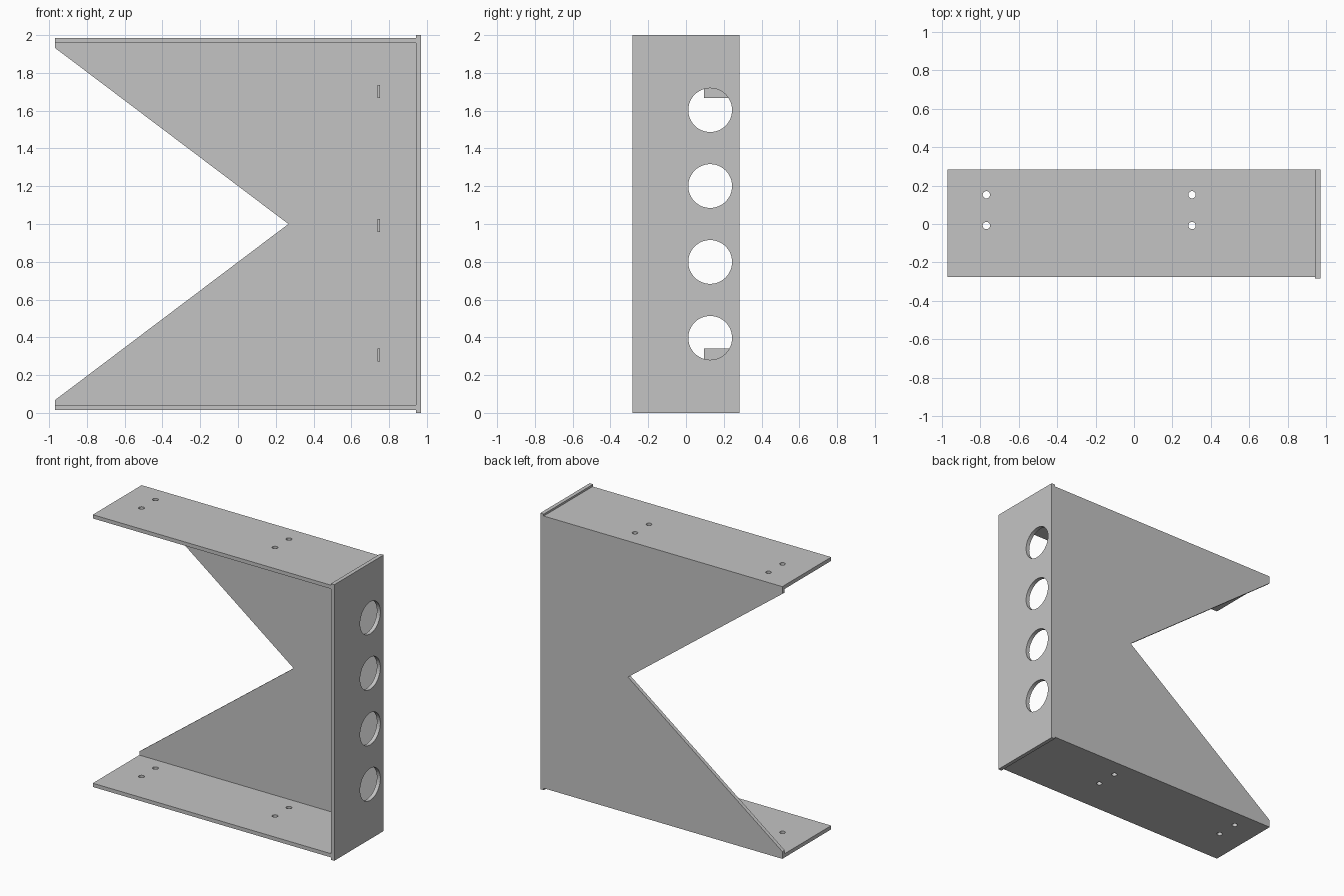
import bpy
import bmesh
from mathutils import Matrix, Vector

cube = bpy.data.objects.get("Cube")
if cube:
    bpy.data.objects.remove(cube, do_unlink=True)

grey = bpy.data.materials.new("plain_grey")
grey.use_nodes = True
colour = (0.55, 0.55, 0.55, 1)
grey.diffuse_color = colour
grey.node_tree.nodes["Principled BSDF"].inputs["Base Color"].default_value = colour

# Overall extents
LEFT, INNER, RIGHT = -0.97, 0.942, 0.97
FRONT, BACK = -0.283, 0.283
PANEL_Y = BACK - 0.027
LOW, HIGH, THICK = 0.014, 1.986, 0.027


def finish(name, bm):
    bmesh.ops.recalc_face_normals(bm, faces=bm.faces)
    mesh = bpy.data.meshes.new(name)
    bm.to_mesh(mesh)
    bm.free()
    mesh.materials.append(grey)
    obj = bpy.data.objects.new(name, mesh)
    bpy.context.collection.objects.link(obj)
    return obj


def box(name, lo, hi):
    lo, hi = Vector(lo), Vector(hi)
    bm = bmesh.new()
    bmesh.ops.create_cube(bm, size=1, matrix=Matrix.Translation((lo + hi) / 2)
                          @ Matrix.Diagonal((*(hi - lo), 1)))
    return finish(name, bm)


def drill(obj, centres, radius, axis):
    """Cut round holes through a plate along the given axis."""
    bm = bmesh.new()
    turn = Vector((0, 0, 1)).rotation_difference(Vector(axis)).to_matrix().to_4x4()
    for c in centres:
        bmesh.ops.create_cone(bm, cap_ends=True, segments=48, radius1=radius,
                              radius2=radius, depth=0.2,
                              matrix=Matrix.Translation(c) @ turn)
    cutter = finish(obj.name + "_cutter", bm)
    mod = obj.modifiers.new("holes", "BOOLEAN")
    mod.operation, mod.solver, mod.object = "DIFFERENCE", "EXACT", cutter
    bpy.context.view_layer.update()
    evaluated = obj.evaluated_get(bpy.context.evaluated_depsgraph_get())
    mesh = bpy.data.meshes.new_from_object(evaluated)
    obj.modifiers.clear()
    obj.data = mesh
    bpy.data.objects.remove(cutter, do_unlink=True)


# Back panel with a V notch
outline = [(LEFT, LOW), (INNER, LOW), (INNER, HIGH), (LEFT, HIGH),
           (LEFT, 1.933), (0.267, 1.0), (LEFT, 0.067)]
bm = bmesh.new()
face = bm.faces.new([bm.verts.new((x, PANEL_Y, z)) for x, z in outline])
side = bmesh.ops.extrude_face_region(bm, geom=[face])["geom"]
bmesh.ops.translate(bm, vec=(0, BACK - PANEL_Y, 0),
                    verts=[g for g in side if isinstance(g, bmesh.types.BMVert)])
finish("back_panel", bm)

# Top and bottom shelves with screw holes
for name, z in (("bottom_shelf", LOW), ("top_shelf", HIGH - THICK)):
    shelf = box(name, (LEFT, FRONT + 0.006, z), (INNER, PANEL_Y, z + THICK))
    drill(shelf, [(x, y, z) for x in (-0.768, 0.302) for y in (-0.008, 0.152)],
          0.019, (0, 0, 1))

# End plate with four large holes
plate = box("end_plate", (INNER, FRONT, 0), (RIGHT, BACK, 2))
drill(plate, [(INNER, 0.128, 1 + k * 0.402) for k in (-1.5, -0.5, 0.5, 1.5)],
      0.116, (1, 0, 0))

# Small fins standing on the inner face of the back panel
for name, z in (("lower_fin", 0.307), ("middle_fin", 0.992), ("upper_fin", 1.702)):
    box(name, (0.738, 0.095, z - 0.034), (0.752, PANEL_Y, z + 0.034))
